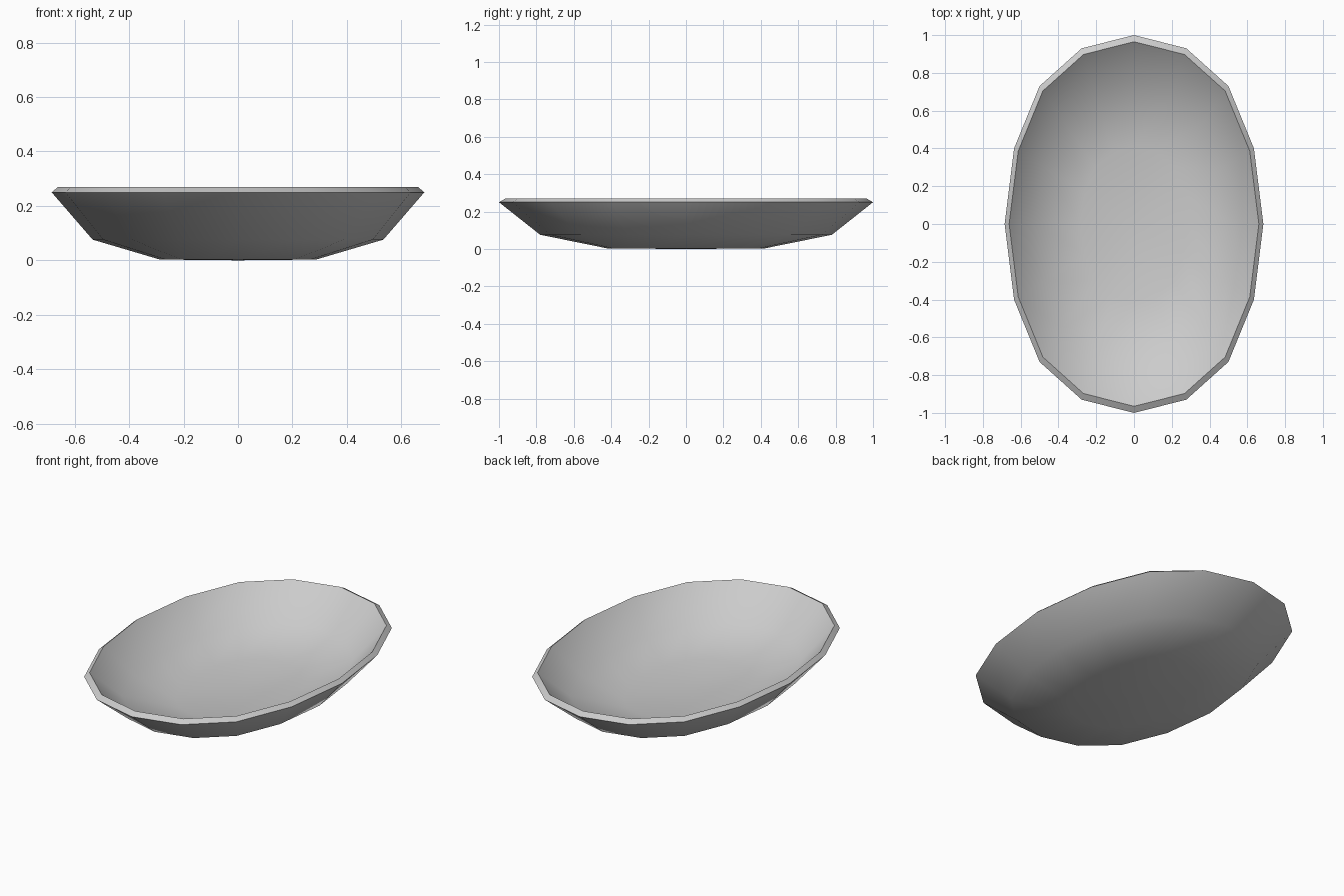
import bpy, bmesh, math

if "Cube" in bpy.data.objects:
    bpy.data.objects.remove(bpy.data.objects["Cube"])

# Quarter outline of the oval rim at full size, mirrored to 16 corners
QUARTER = [(0.685, 0), (0.635, 0.4), (0.5, 0.73), (0.277, 0.93), (0, 1)]
half = QUARTER + [(-x, y) for x, y in reversed(QUARTER[:-1])]
OUTLINE = half + [(x, -y) for x, y in reversed(half[1:-1])]

# Wall profile (scale of outline, height): outside, over the rim, then inside
PROFILE = [(0.42, 0.003), (0.78, 0.076), (1.0, 0.25),
           (0.965, 0.27), (0.755, 0.102), (0.413, 0.034)]

# Hollow oval dish
bm = bmesh.new()
rings = [[bm.verts.new((x * s, y * s, z)) for x, y in OUTLINE] for s, z in PROFILE]
n = len(OUTLINE)
for a, b in zip(rings, rings[1:]):
    for i in range(n):
        j = (i + 1) % n
        bm.faces.new((a[i], a[j], b[j], b[i]))

# Close the underside and the inner floor
for ring, z in ((rings[0], 0.0), (rings[-1], 0.031)):
    centre = bm.verts.new((0, 0, z))
    for i in range(n):
        bm.faces.new((ring[i], ring[(i + 1) % n], centre))
bmesh.ops.recalc_face_normals(bm, faces=bm.faces)

mesh = bpy.data.meshes.new("oval_dish")
bm.to_mesh(mesh)
bm.free()
dish = bpy.data.objects.new("oval_dish", mesh)
bpy.context.collection.objects.link(dish)

# Smooth walls with crisp rim edges
bpy.context.view_layer.objects.active = dish
dish.select_set(True)
bpy.ops.object.shade_smooth_by_angle(angle=math.radians(40))
